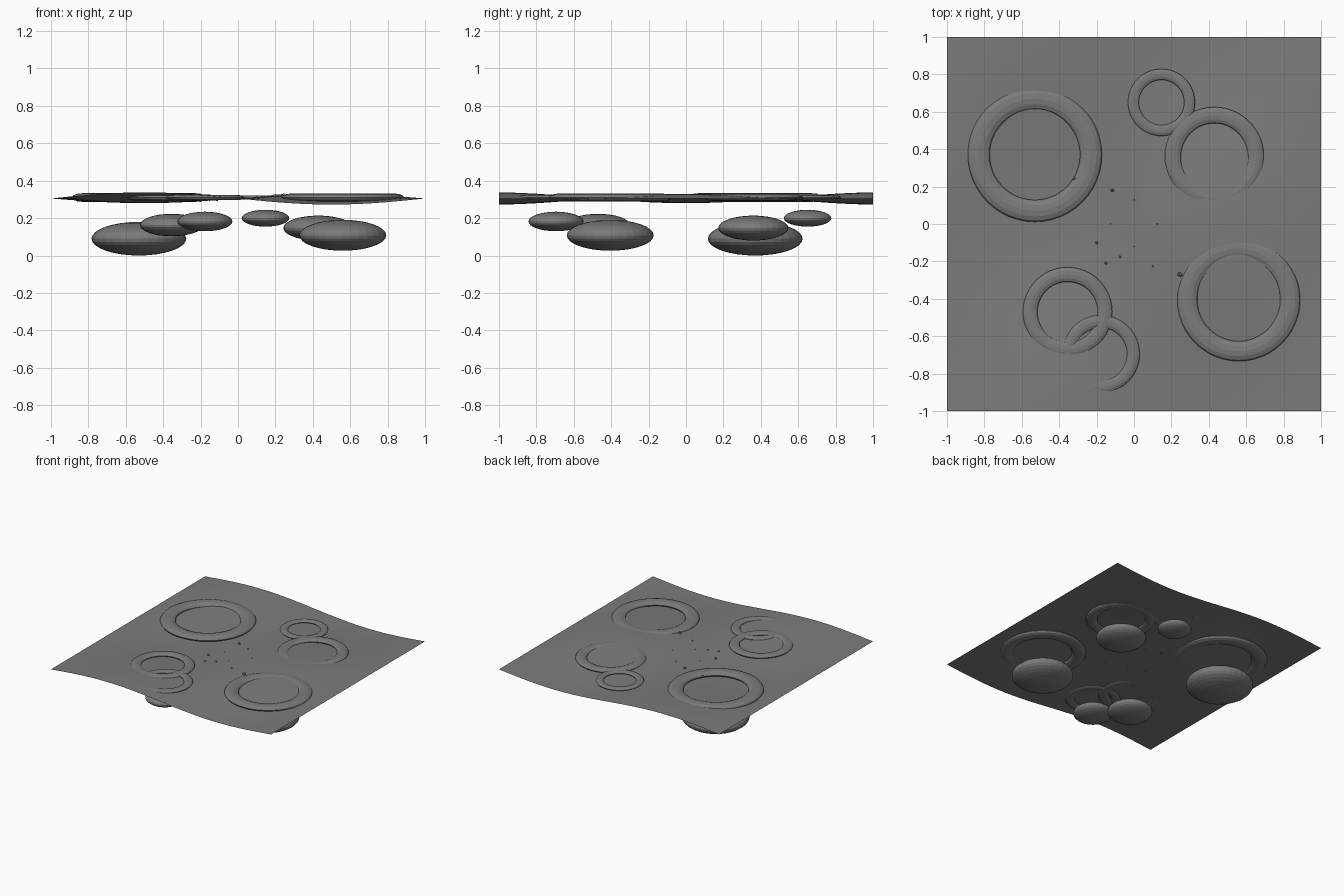
import bpy
import bmesh
import math

old = bpy.data.objects.get("Cube")
if old:
    bpy.data.objects.remove(old, do_unlink=True)

# One grey for the whole terrain
grey = bpy.data.materials.new("dusty_grey")
grey.use_nodes = True
colour = (0.2, 0.2, 0.2, 1)
grey.diffuse_color = colour
bsdf = next(n for n in grey.node_tree.nodes if n.type == 'BSDF_PRINCIPLED')
bsdf.inputs["Base Color"].default_value = colour
bsdf.inputs["Roughness"].default_value = 0.9


def ground_height(x, y):
    """Gentle rolling swell that fades out at the side edges."""
    return 0.305 + math.sin(math.pi * x) * (0.029 * math.cos(3 * y) - 0.004)


def finish(name, smooth=False):
    ob = bpy.context.object
    ob.name = name
    ob.data.name = name
    ob.data.materials.append(grey)
    if smooth:
        bpy.ops.object.shade_smooth()
    return ob


# Rolling ground sheet
bpy.ops.mesh.primitive_grid_add(x_subdivisions=64, y_subdivisions=64, size=2)
ground = finish("ground", True)
for v in ground.data.vertices:
    v.co.z = ground_height(v.co.x, v.co.y)

# Craters: a flattened rim ring with a flattened bowl beneath (x, y, rim radius)
craters = [
    (-0.53, 0.37, 0.30),
    (0.56, -0.405, 0.275),
    (0.43, 0.36, 0.222),
    (-0.355, -0.47, 0.20),
    (-0.177, -0.695, 0.174),
    (0.147, 0.65, 0.15),
]
for i, (x, y, r) in enumerate(craters, 1):
    bpy.ops.mesh.primitive_torus_add(
        location=(x, y, 0.31), major_radius=r, minor_radius=0.195 * r,
        major_segments=48, minor_segments=12)
    rim = finish(f"crater_rim_{i}")
    rim.scale.z = 0.4

    bpy.ops.mesh.primitive_uv_sphere_add(
        segments=32, ring_count=16, radius=1, location=(x, y, 0.309 - 0.73 * r))
    bowl = finish(f"crater_bowl_{i}")
    bowl.scale = (0.845 * r, 0.845 * r, 0.3 * r)

# Scattered pebbles (x, y, radius)
pebbles = [
    (-0.315, 0.24, 0.017), (-0.115, 0.18, 0.012), (0.245, -0.27, 0.016),
    (-0.2, -0.1, 0.011), (-0.15, -0.21, 0.009), (-0.075, -0.175, 0.007),
    (0.1, -0.225, 0.007), (-0.26, -0.32, 0.012), (0, 0.13, 0.005),
    (0, -0.12, 0.005), (-0.125, 0, 0.005), (0.125, 0, 0.005),
]
for i, (x, y, r) in enumerate(pebbles, 1):
    z = max(ground_height(x, y), 0.305) if r > 0.012 else ground_height(x, y)
    bpy.ops.mesh.primitive_ico_sphere_add(
        subdivisions=1, radius=r, location=(x, y, z + 0.3 * r),
        rotation=(i, 2 * i, 3 * i))
    pebble = finish(f"pebble_{i}")
    pebble.scale = (1, 0.8, 0.7)
